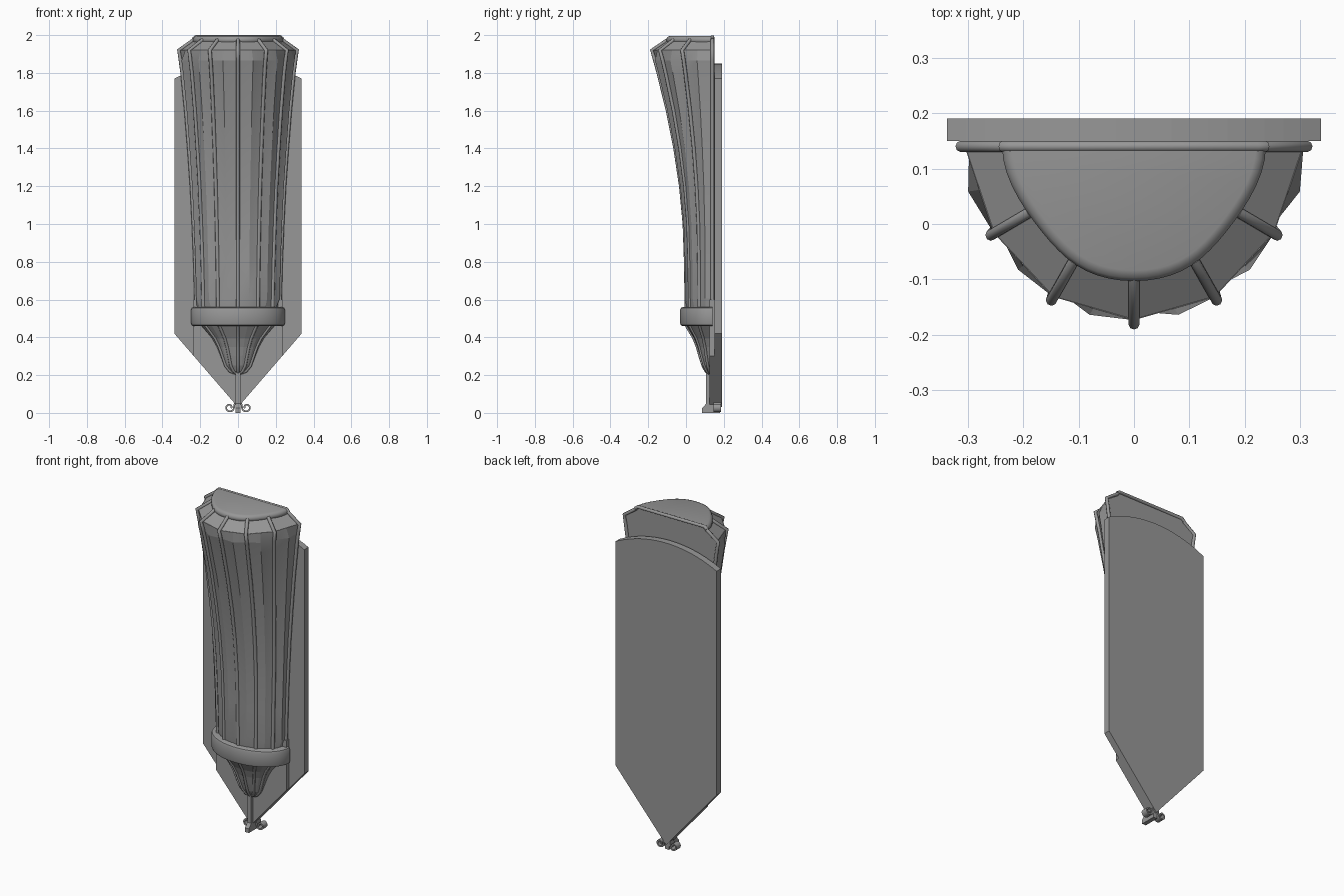
import bpy, bmesh, math
from math import sin, cos, pi, radians

if "Cube" in bpy.data.objects:
    bpy.data.objects.remove(bpy.data.objects["Cube"])

YC = 0.14  # wall-side plane of the half-round parts

# dark grey finish shared by all parts
grey = bpy.data.materials.new("dark_grey")
grey.diffuse_color = (0.31, 0.31, 0.31, 1)
grey.use_nodes = True
grey.node_tree.nodes["Principled BSDF"].inputs["Base Color"].default_value = grey.diffuse_color


def finish(name, bm, smooth=None):
    bmesh.ops.remove_doubles(bm, verts=bm.verts, dist=1e-5)
    bmesh.ops.recalc_face_normals(bm, faces=bm.faces)
    me = bpy.data.meshes.new(name)
    bm.to_mesh(me)
    bm.free()
    me.materials.append(grey)
    ob = bpy.data.objects.new(name, me)
    bpy.context.collection.objects.link(ob)
    if smooth:
        bpy.ops.object.select_all(action='DESELECT')
        ob.select_set(True)
        bpy.context.view_layer.objects.active = ob
        bpy.ops.object.shade_smooth_by_angle(angle=radians(smooth))
    return ob


def arc(a, b, z, t, pinch=0.0):
    return (a * sin(t) * (1 - pinch * sin(2 * t) ** 2), YC - b * cos(t), z)


def skin(name, rows, smooth=None):
    """Join rows of points, closing the ends and the flat back."""
    bm = bmesh.new()
    vr = [[bm.verts.new(p) for p in r] for r in rows]
    for r0, r1 in zip(vr, vr[1:]):
        n = len(r0)
        for i in range(n):
            j = (i + 1) % n
            bm.faces.new((r0[i], r0[j], r1[j], r1[i]))
    bm.faces.new(vr[0])
    bm.faces.new(vr[-1])
    return finish(name, bm, smooth)


def half_loft(name, prof, n, smooth=None, pinch=0.0):
    return skin(name, [[arc(a, b, z, -pi / 2 + pi * i / n, pinch) for i in range(n + 1)]
                       for a, b, z in prof], smooth)


def prism(name, pts, lo, hi, axis='Y'):
    """Extrude an outline: (x, z) along Y or (y, z) along X."""
    f = (lambda p, d: (p[0], d, p[1])) if axis == 'Y' else (lambda p, d: (d, p[0], p[1]))
    return skin(name, [[f(p, lo) for p in pts], [f(p, hi) for p in pts]])


def tube(name, paths, r):
    cu = bpy.data.curves.new(name, 'CURVE')
    cu.dimensions = '3D'
    cu.bevel_depth = r
    cu.bevel_resolution = 2
    cu.use_fill_caps = True
    cu.materials.append(grey)
    for path in paths:
        sp = cu.splines.new('POLY')
        sp.points.add(len(path) - 1)
        for q, p in zip(sp.points, path):
            q.co = (*p, 1)
    ob = bpy.data.objects.new(name, cu)
    bpy.context.collection.objects.link(ob)
    return ob


# back plate with pointed foot and arched head
W, rise = 0.337, 0.08
R = (W * W + rise * rise) / (2 * rise)
head = [(x, 1.85 - R + math.sqrt(R * R - x * x))
        for x in [W - 2 * W * i / 20 for i in range(21)]]
prism("back_plate", [(0, 0.03), (W, 0.42)] + head + [(-W, 0.42)], 0.15, 0.19)

# narrower raised panel behind the bowl and shade
prism("inner_panel", [(0, 0.03), (0.235, 0.302), (0.235, 0.6), (-0.235, 0.6), (-0.235, 0.302)],
      0.125, 0.151)

# pleated shade: a ridge between each pair of ribs
PIN = 0.06
prof = [(0.23, 0.147, 0.55), (0.231, 0.147, 0.605), (0.236, 0.150, 0.8), (0.244, 0.157, 1.0),
        (0.254, 0.176, 1.2), (0.268, 0.206, 1.4), (0.284, 0.246, 1.6), (0.304, 0.295, 1.8),
        (0.313, 0.313, 1.865), (0.322, 0.330, 1.92)]
rows = []
for k, (a, b, z) in enumerate(prof):
    valley = [arc(a * 0.95, b * 0.95, z, -pi / 2 + pi * i / 6, PIN) for i in range(7)]
    row = []
    for i in range(13):
        if i % 2 == 0:
            row.append(valley[i // 2])
        elif k in (0, len(prof) - 1):  # ends lie straight between the ribs
            p, q = valley[i // 2], valley[i // 2 + 1]
            row.append(((p[0] + q[0]) / 2, (p[1] + q[1]) / 2, z))
        else:
            row.append(arc(a * 1.005, b * 1.005, z, -pi / 2 + pi * i / 12, PIN))
    rows.append(row)
skin("pleated_shade", rows, 15)

# sloping shoulder between shade and cap
skin("shoulder", [[arc(0.322 * 0.95, 0.33 * 0.95, 1.919, -pi / 2 + pi * i / 6, PIN)
                   for i in range(7)],
                  [arc(0.235, 0.238, 1.97, -pi / 2 + pi * i / 6, 0.1) for i in range(7)]])

# rounded cap
half_loft("top_cap", [(0.228, 0.232, 1.955), (0.238, 0.243, 1.968), (0.238, 0.243, 1.98),
                      (0.232, 0.237, 1.991), (0.22, 0.224, 1.996)], 32, 50, 0.1)

# ribs over the shade and frame along the wall side
ribs = []
for i in range(7):
    t = -pi / 2 + pi * i / 6
    path = [arc(a - 0.009, b - 0.009, z, t, PIN) for a, b, z in prof]
    ribs.append(path + [arc(0.234, 0.237, 1.975, t, 0.1)])
tube("shade_ribs", ribs, 0.01)
tube("top_back_rail", [[(-0.238, YC, 1.977), (-0.222, YC, 1.99), (0.222, YC, 1.99),
                        (0.238, YC, 1.977)]], 0.01)

# band below the shade
half_loft("band", [(0.235, 0.158, 0.46), (0.244, 0.167, 0.464), (0.248, 0.171, 0.475),
                   (0.248, 0.171, 0.545), (0.244, 0.167, 0.556), (0.235, 0.158, 0.56)], 32, 40)

# fluted bowl under the band
bowl = [(0.20, 0.14, 0.465), (0.178, 0.125, 0.44), (0.14, 0.098, 0.395), (0.115, 0.08, 0.35),
        (0.095, 0.066, 0.30), (0.076, 0.05, 0.25), (0.05, 0.035, 0.222), (0.02, 0.022, 0.21)]
half_loft("bowl", bowl, 12)
tube("bowl_ribs", [[arc(a, b, z, -pi / 2 + pi * i / 6) for a, b, z in bowl]
                   for i in range(7)], 0.008)

# stem and small foot
prism("stem", [(0.18, 0.0), (0.085, 0.0), (0.085, 0.025), (0.095, 0.035), (0.107, 0.05),
               (0.107, 0.215), (0.16, 0.215), (0.18, 0.06)], -0.013, 0.013, 'X')

# scrolls on both sides of the foot
for side, label in ((-1, "left"), (1, "right")):
    # each section is a quad across the curled band
    rows = [[(side * x, y, 0.07) for x, y in
             ((0.008, 0.145), (0.008, 0.185), (0.018, 0.185), (0.018, 0.145))]]
    n = 28
    for i in range(n + 1):
        ang = radians(170 + 400 * i / n)
        r = 0.029 - 0.015 * i / n
        rows.append([(side * (0.045 + q * cos(ang)), y, 0.029 + q * sin(ang)) for q, y in
                     ((r, 0.145), (r, 0.185), (r - 0.009, 0.185), (r - 0.009, 0.145))])
    skin(label + "_scroll", rows, 40)
